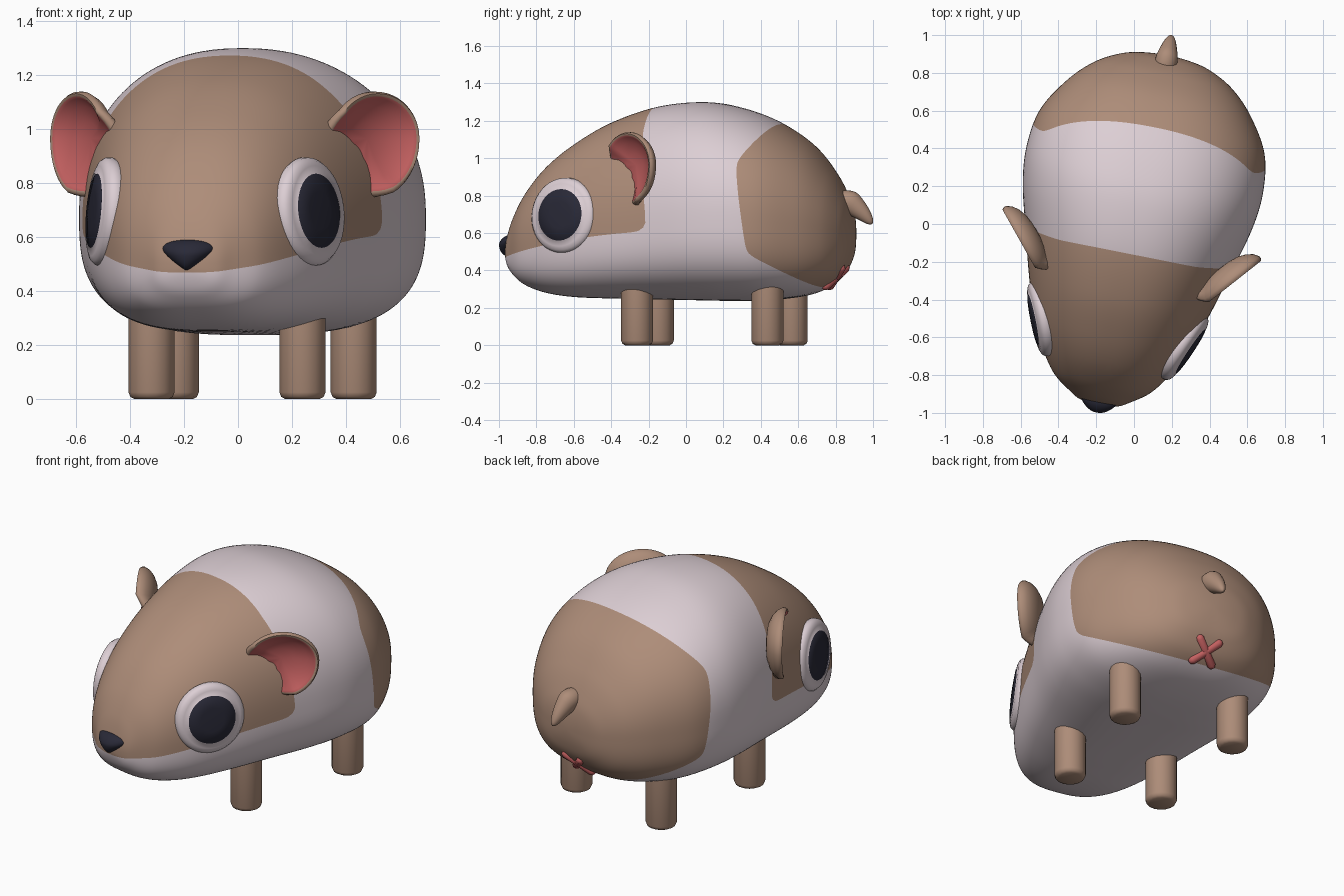
import bpy, bmesh, math
from mathutils import Vector, Matrix

if "Cube" in bpy.data.objects:
    bpy.data.objects.remove(bpy.data.objects["Cube"])

TURN = math.radians(-11.2)   # the whole animal is turned a little about z


def material(name, rgb):
    m = bpy.data.materials.new(name)
    m.diffuse_color = (*rgb, 1)
    m.use_nodes = True
    m.node_tree.nodes["Principled BSDF"].inputs["Base Color"].default_value = m.diffuse_color
    return m


BROWN = material("brown_fur", (0.42, 0.265, 0.19))
WHITE = material("pale_fur", (0.72, 0.62, 0.66))
PINK = material("pink", (0.56, 0.12, 0.12))
DARK = material("dark", (0.022, 0.022, 0.038))


def finish(name, bm, mats, angle=45):
    bmesh.ops.remove_doubles(bm, verts=bm.verts, dist=1e-5)
    bmesh.ops.recalc_face_normals(bm, faces=bm.faces)
    me = bpy.data.meshes.new(name)
    bm.to_mesh(me)
    bm.free()
    for m in mats:
        me.materials.append(m)
    me.shade_smooth()
    me.set_sharp_from_angle(angle=math.radians(angle))
    ob = bpy.data.objects.new(name, me)
    ob.rotation_euler.z = TURN
    bpy.context.collection.objects.link(ob)
    return ob


def skin(bm, rings, split=None):
    """Quads between closed rings; rings from index split on use material 1."""
    vs = [[bm.verts.new(p) for p in r] for r in rings]
    n = len(rings[0])
    for i in range(len(vs) - 1):
        for j in range(n):
            k = (j + 1) % n
            f = bm.faces.new((vs[i][j], vs[i][k], vs[i + 1][k], vs[i + 1][j]))
            f.material_index = int(split is not None and i >= split)


def revolve(name, profile, split, mats, centre, u, v, w, down=1.0, sink=0.0):
    """Turn (radius, height) points about axis w. down stretches the lower half,
    sink bends the lower inner side back into the body."""
    rings = []
    for r, h in profile:
        ring = []
        for j in range(48):
            a = math.tau * j / 48
            x, y = r * math.cos(a), r * math.sin(a)
            y *= down if y < 0 else 1
            t = max(0, -.83 * x - .55 * y - .065)
            ring.append(centre + u * x + v * y + w * (h - sink * t))
        rings.append(ring)
    bm = bmesh.new()
    skin(bm, rings, split)
    return finish(name, bm, mats, 60)


def spline(a, b, c, d, t):
    return [0.5 * (2 * q + (r - p) * t + (2 * p - 5 * q + 4 * r - s) * t * t
                   + (3 * q - p - 3 * r + s) * t ** 3) for p, q, r, s in zip(a, b, c, d)]


# ---- body: stations of y, half width, top, bottom, height of widest point
ST = [(-.98, 0, .50, .50, .50), (-.965, .10, .58, .43, .50), (-.93, .165, .69, .375, .51),
      (-.86, .26, .82, .32, .53), (-.75, .34, .955, .28, .55), (-.6, .415, 1.075, .258, .58),
      (-.4, .485, 1.19, .25, .61), (-.15, .555, 1.275, .245, .65), (.1, .62, 1.3, .24, .68),
      (.3, .638, 1.27, .237, .69), (.5, .605, 1.195, .245, .67), (.68, .495, 1.075, .275, .65),
      (.8, .375, .93, .335, .63), (.87, .25, .80, .42, .61), (.9, .14, .71, .50, .60),
      (.911, 0, .60, .60, .60)]
ghost = lambda s: (s[0], -s[1], s[3], s[2], s[4])
P = [ghost(ST[1])] + ST + [ghost(ST[-2])]


def section(y, hw, top, bot, mid, n=128):
    ring = []
    for j in range(n):
        a = math.tau * j / n
        c, s = math.cos(a), math.sin(a)
        e = 2 / 2.25 if s > 0 else 2 / 2.9
        h = (top - mid) if s > 0 else (mid - bot)
        ring.append(Vector((hw * math.copysign(abs(c) ** e, c), y,
                            mid + h * math.copysign(abs(s) ** e, s))))
    return ring


def smooth_max(vals, k):
    m = max(vals)
    return m + k * math.log(sum(math.exp((x - m) / k) for x in vals))


def face_patch(p):            # negative inside the brown head patch
    d = max(0, -.15 - p.y)
    back = -.105 - min(.055, max(0, .11 * (p.z - .65)))
    return smooth_max([p.y - back, .605 - .05 * d - .14 * d * d - p.z], .025)


def left_of(p, a, b):         # distance to a line in the side view
    (ay, az), (by, bz) = a, b
    return ((by - ay) * (p.z - az) - (bz - az) * (p.y - ay)) / math.hypot(by - ay, bz - az)


def rump_patch(p):            # negative inside the brown rear patch
    a, b, c, d = (.535, 1.2), (.383, .98), (.45, .49), (.78, .30)
    return smooth_max([left_of(p, b, a), left_of(p, c, b), left_of(p, d, c)], .012)


def cut_along(bm, f):
    new = []
    for e in list(bm.edges):
        v0, v1 = e.verts
        a, b = f(v0.co), f(v1.co)
        if a * b < 0 and e.calc_length() > 1e-6:
            new.append(bmesh.utils.edge_split(e, v0, a / (a - b))[1])
    bmesh.ops.connect_verts(bm, verts=new)


bm = bmesh.new()
rings = []
for i in range(len(ST) - 1):
    rings += [section(*spline(*P[i:i + 4], t / 9)) for t in range(9)]
rings.append(section(*ST[-1]))
skin(bm, rings)
bmesh.ops.remove_doubles(bm, verts=bm.verts, dist=1e-5)
for f in (face_patch, rump_patch):
    cut_along(bm, f)
for face in bm.faces:
    c = face.calc_center_median()
    face.material_index = int(face_patch(c) < 0 or rump_patch(c) < 0)
finish("body", bm, [WHITE, BROWN])

# ---- paired parts
EAR = [(0, -.055), (.06, -.053), (.11, -.045), (.155, -.027), (.187, -.003), (.205, .025),
       (.204, .04), (.196, .05), (.184, .048), (.174, .04), (.14, .016), (.07, -.006), (0, -.012)]
EYE = [(0, -.07), (.15, -.07), (.19, -.05), (.203, -.02), (.2, .002), (.188, .017), (.168, .025),
       (.138, .029), (.137, .031), (.07, .036), (0, .037)]
Z = Vector((0, 0, 1))
for side, s in (("left", -1), ("right", 1)):
    revolve(side + "_ear", EAR, 8, [BROWN, PINK], Vector((s * .532, -.178, .965)),
            Vector((s * .65, .76, 0)), Z * .85, Vector((s * .76, -.65, 0)), 1.25, .6)

    w = Vector((s * .92, -.38, .09)).normalized()
    u = Z.cross(w).normalized()
    revolve(side + "_eye", EYE, 7, [WHITE, DARK], Vector((s * .398, -.592, .695)), u, w.cross(u), w)

    for part, x, y in (("front", .285, -.21), ("back", .336, .51)):
        bm = bmesh.new()
        leg = [(0, 0), (.065, 0), (.08, .008), (.087, .025), (.087, .42), (0, .42)]
        skin(bm, [[Vector((s * x + r * math.cos(math.tau * j / 16),
                           y + r * math.sin(math.tau * j / 16), z)) for j in range(16)]
                  for r, z in leg])
        finish(f"{side}_{part}_leg", bm, [BROWN], 50)

# ---- nose: a flattened ball, tapered downward and wrapped on the muzzle
bm = bmesh.new()
bmesh.ops.create_uvsphere(bm, u_segments=32, v_segments=20, radius=1)
for v in bm.verts:
    x, y, z = v.co
    x *= .1 * (.88 + .6 * z)
    v.co = (x, -.972 + y * .046 + 2.5 * x * x + .015 * max(z, 0), .54 + z * (.05 if z > 0 else .063))
finish("nose", bm, [DARK])

# ---- tail: a drooping teardrop
TAIL = [(.80, .80, 0), (.82, .79, .05), (.88, .77, .066), (.93, .735, .055), (.975, .695, .038),
        (1.0, .668, .024), (1.012, .655, .012), (1.016, .65, 0)]
up = Vector((0, .66, .75))
bm = bmesh.new()
TP = [TAIL[0]] + TAIL + [TAIL[-1]]
path = [spline(*TP[i:i + 4], t / 3) for i in range(len(TAIL) - 1) for t in range(3)] + [TAIL[-1]]
skin(bm, [[Vector((r * .9 * math.cos(math.tau * j / 20), y, z)) + up * (r * math.sin(math.tau * j / 20))
           for j in range(20)] for y, z, r in path])
finish("tail", bm, [BROWN])

# ---- small crossed mark under the tail, two rounded bars
bm = bmesh.new()
for s in (-1, 1):
    d = Vector((s * .075, .054, .06))
    half = d.length
    m = Matrix.Translation((0, .815, .365)) @ d.to_track_quat('Z', 'Y').to_matrix().to_4x4()
    bars = [(0, -half), (.016, -half + .006), (.024, -half + .022),
            (.024, half - .022), (.016, half - .006), (0, half)]
    skin(bm, [[m @ Vector((r * math.cos(math.tau * j / 12), r * math.sin(math.tau * j / 12), z))
               for j in range(12)] for r, z in bars])
finish("rear_mark", bm, [PINK], 70)
